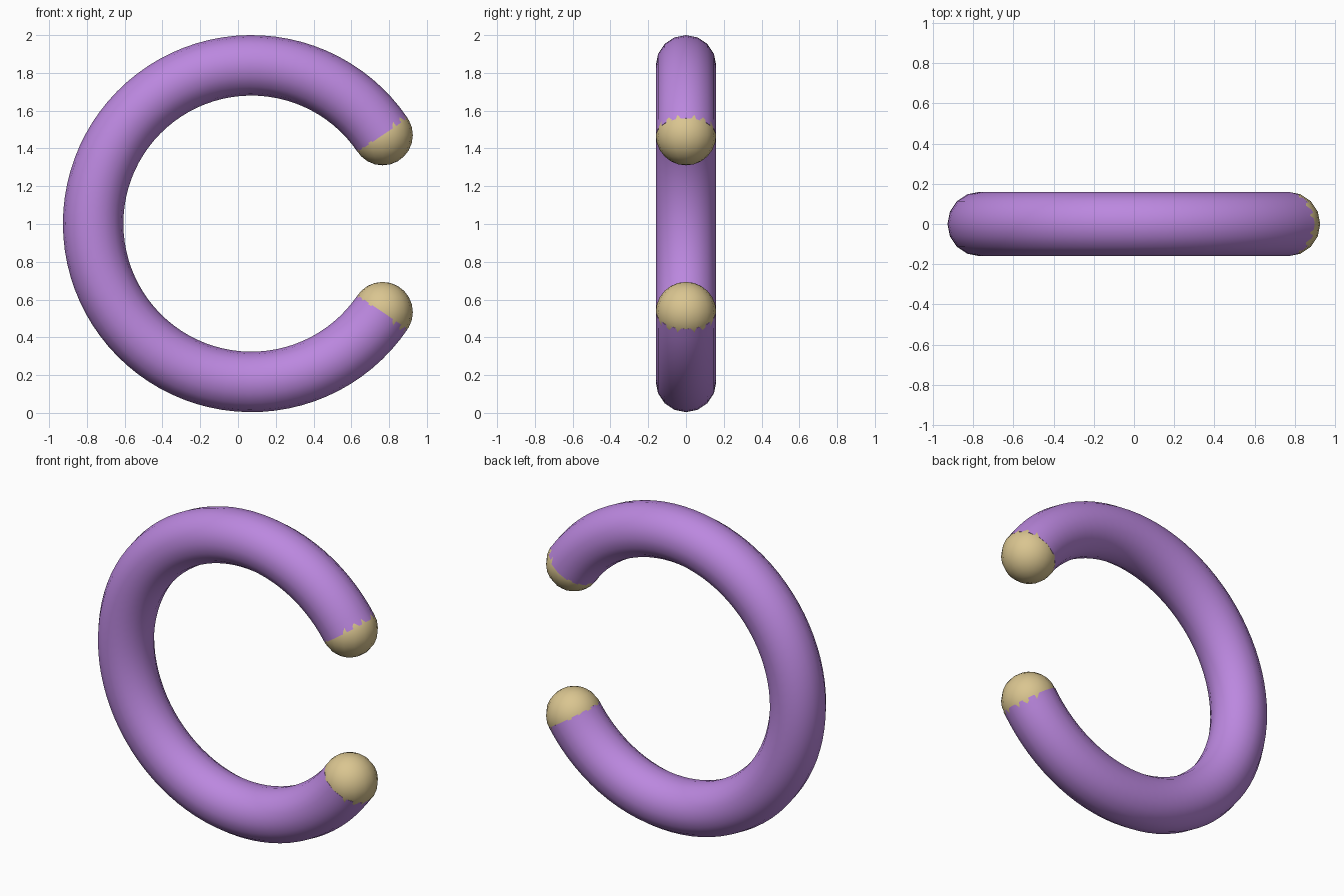
import bpy, bmesh, math
from mathutils import Matrix, Vector

if "Cube" in bpy.data.objects:
    bpy.data.objects.remove(bpy.data.objects["Cube"])

CX, CZ = 0.071, 1.002      # ring centre
R, TUBE = 0.838, 0.16      # ring radius and tube radius
GAP = math.radians(34)     # half of the opening on the right


def material(name, rgb):
    m = bpy.data.materials.new(name)
    m.diffuse_color = (*rgb, 1)
    m.use_nodes = True
    m.node_tree.nodes["Principled BSDF"].inputs["Base Color"].default_value = m.diffuse_color
    return m


def finish(bm, name, mat):
    bmesh.ops.recalc_face_normals(bm, faces=bm.faces)
    mesh = bpy.data.meshes.new(name)
    bm.to_mesh(mesh)
    bm.free()
    mesh.materials.append(mat)
    ob = bpy.data.objects.new(name, mesh)
    bpy.context.collection.objects.link(ob)
    for p in mesh.polygons:
        p.use_smooth = True
    return ob


purple = material("purple", (0.50, 0.245, 0.74))
tan = material("tan", (0.70, 0.56, 0.28))

# Open ring: a circular section swept round the y axis
bm = bmesh.new()
SIDES, STEPS = 16, 72
rings = []
for i in range(STEPS + 1):
    a = GAP + (2 * math.pi - 2 * GAP) * i / STEPS
    ring = []
    for j in range(SIDES):
        t = 2 * math.pi * j / SIDES
        r = R + TUBE * math.cos(t)
        ring.append(bm.verts.new((CX + r * math.cos(a), TUBE * math.sin(t), CZ + r * math.sin(a))))
    rings.append(ring)
for p, q in zip(rings, rings[1:]):
    for j in range(SIDES):
        k = (j + 1) % SIDES
        bm.faces.new((p[j], p[k], q[k], q[j]))
bm.faces.new(rings[0])
bm.faces.new(rings[-1])
ring_ob = finish(bm, "open_ring", purple)
bpy.context.view_layer.objects.active = ring_ob
ring_ob.select_set(True)
bpy.ops.object.shade_smooth_by_angle(angle=math.radians(40))

# Ball at each end of the ring
for name, s in (("upper_ball", 1), ("lower_ball", -1)):
    bm = bmesh.new()
    centre = Vector((CX + R * math.cos(GAP), 0, CZ + s * R * math.sin(GAP)))
    bmesh.ops.create_uvsphere(bm, u_segments=16, v_segments=12, radius=TUBE,
                              matrix=Matrix.Translation(centre))
    finish(bm, name, tan)
